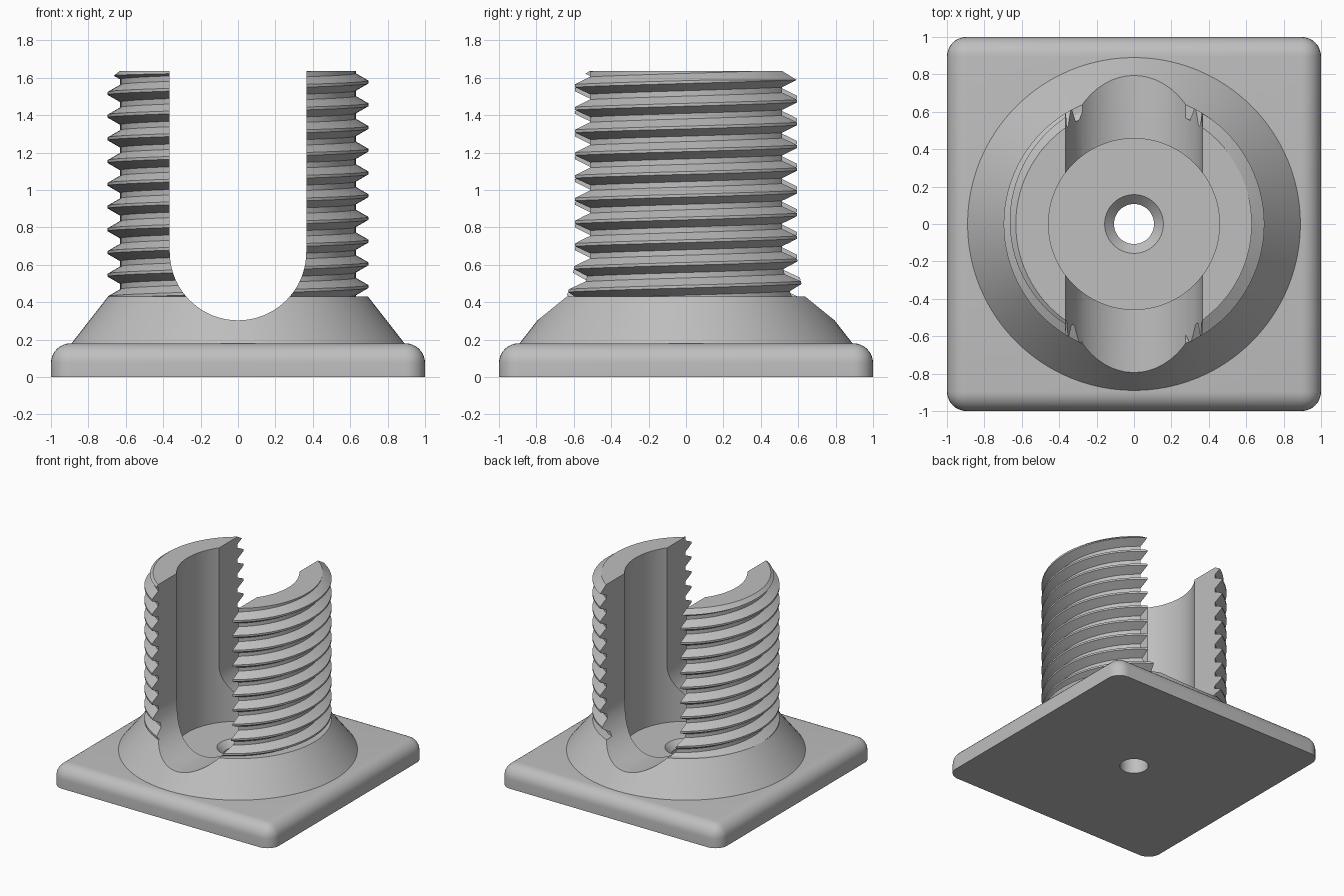
import bpy, bmesh, math

SEG = 96
ROOT, CREST, PITCH = 0.63, 0.697, 0.1215   # thread radii and pitch

if "Cube" in bpy.data.objects:
    bpy.data.objects.remove(bpy.data.objects["Cube"])

grey = bpy.data.materials.new("plain grey")
grey.use_nodes = True
colour = (0.52, 0.52, 0.52, 1)
grey.diffuse_color = colour
grey.node_tree.nodes["Principled BSDF"].inputs["Base Color"].default_value = colour


def make_object(name, bm):
    bmesh.ops.recalc_face_normals(bm, faces=bm.faces)
    mesh = bpy.data.meshes.new(name)
    bm.to_mesh(mesh)
    bm.free()
    mesh.materials.append(grey)
    obj = bpy.data.objects.new(name, mesh)
    bpy.context.collection.objects.link(obj)
    return obj


def lathe(name, profile):
    """Turn (radius, z) points around z and close both ends."""
    bm = bmesh.new()
    rings = []
    for r, z in profile:
        rings.append([bm.verts.new((r * math.cos(math.tau * i / SEG),
                                    r * math.sin(math.tau * i / SEG), z)) for i in range(SEG)])
    for low, high in zip(rings, rings[1:]):
        for i in range(SEG):
            k = (i + 1) % SEG
            bm.faces.new((low[i], low[k], high[k], high[i]))
    bm.faces.new(rings[0][::-1])
    bm.faces.new(rings[-1])
    return make_object(name, bm)


def thread_rod(name, start, turns):
    """Helical rod whose seam joins one turn to the next."""
    flank = (CREST - ROOT) * math.tan(math.radians(30))
    crest = PITCH / 8
    section = [(CREST, -crest / 2), (CREST, crest / 2),
               (ROOT, crest / 2 + flank), (ROOT, PITCH - crest / 2 - flank)]
    n = len(section)
    rows = n * turns
    bm = bmesh.new()
    grid = []
    for i in range(SEG):
        a = math.tau * i / SEG
        column = []
        for j in range(rows + n + 1):
            r, dz = section[j % n]
            z = start + PITCH * (j // n + i / SEG) + dz
            column.append(bm.verts.new((r * math.cos(a), r * math.sin(a), z)))
        grid.append(column)

    def at(i, j):
        return grid[i][j] if i < SEG else grid[0][j + n]

    for i in range(SEG):
        for j in range(rows):
            bm.faces.new((at(i, j), at(i + 1, j), at(i + 1, j + 1), at(i, j + 1)))
    # Close each end with a fan to the axis
    for row in (0, rows):
        hub = bm.verts.new((0, 0, at(0, row).co.z + PITCH / 2))
        loop = [at(i, row) for i in range(SEG + 1)] + [at(0, row + k) for k in range(n - 1, 0, -1)]
        for k, v in enumerate(loop):
            bm.faces.new((hub, v, loop[(k + 1) % len(loop)]))
    bmesh.ops.delete(bm, geom=[v for v in bm.verts if not v.link_faces], context='VERTS')
    return make_object(name, bm)


def boolean(obj, tool, operation):
    mod = obj.modifiers.new("cut", 'BOOLEAN')
    mod.operation, mod.object, mod.solver = operation, tool, 'EXACT'
    bpy.context.view_layer.update()
    result = bpy.data.meshes.new_from_object(
        obj.evaluated_get(bpy.context.evaluated_depsgraph_get()))
    obj.modifiers.clear()
    obj.data = result


# Square plate with rounded corners and top edges
bm = bmesh.new()
bmesh.ops.create_cube(bm, size=2)
for v in bm.verts:
    v.co.z = 0.18 if v.co.z > 0 else 0
edges = [e for e in bm.edges if max(v.co.z for v in e.verts) > 0.1]
bmesh.ops.bevel(bm, geom=edges, offset=0.105, segments=8, profile=0.5, affect='EDGES')
plate = make_object("base_plate", bm)

# Conical foot
foot = lathe("conical_foot", [(0.89, 0.18), (0.695, 0.43)])

# Threaded column trimmed to length with a chamfered top
column = thread_rod("threaded_column", 1.577 - 12 * PITCH, 13)
envelope = lathe("envelope", [(0.74, 0.43), (0.74, 1.555), (0.632, 1.635)])
boolean(column, envelope, 'INTERSECT')

# Bore with countersunk through hole
bore = lathe("bore_cutter", [(0.107, -0.1), (0.107, 0.15), (0.157, 0.2),
                             (0.457, 0.2), (0.457, 2)])

# Round-bottomed slot running front to back
bm = bmesh.new()
HALF, CENTRE = 0.365, 0.668
outline = [(HALF, 2), (-HALF, 2)]
for i in range(41):
    a = math.pi * (1 + i / 40)
    outline.append((HALF * math.cos(a), CENTRE + HALF * math.sin(a)))
side = bm.faces.new([bm.verts.new((x, -1.2, z)) for x, z in outline])
ext = bmesh.ops.extrude_face_region(bm, geom=[side])
for v in ext["geom"]:
    if isinstance(v, bmesh.types.BMVert):
        v.co.y = 1.2
slot = make_object("slot_cutter", bm)

for part in (plate, foot, column):
    boolean(part, bore, 'DIFFERENCE')
for part in (foot, column):
    boolean(part, slot, 'DIFFERENCE')

for cutter in (envelope, bore, slot):
    bpy.data.objects.remove(cutter)

# Smooth the curved faces and keep crisp edges
bpy.ops.object.select_all(action='DESELECT')
for part in (plate, foot, column):
    part.select_set(True)
bpy.context.view_layer.objects.active = plate
bpy.ops.object.shade_smooth_by_angle(angle=math.radians(28))
